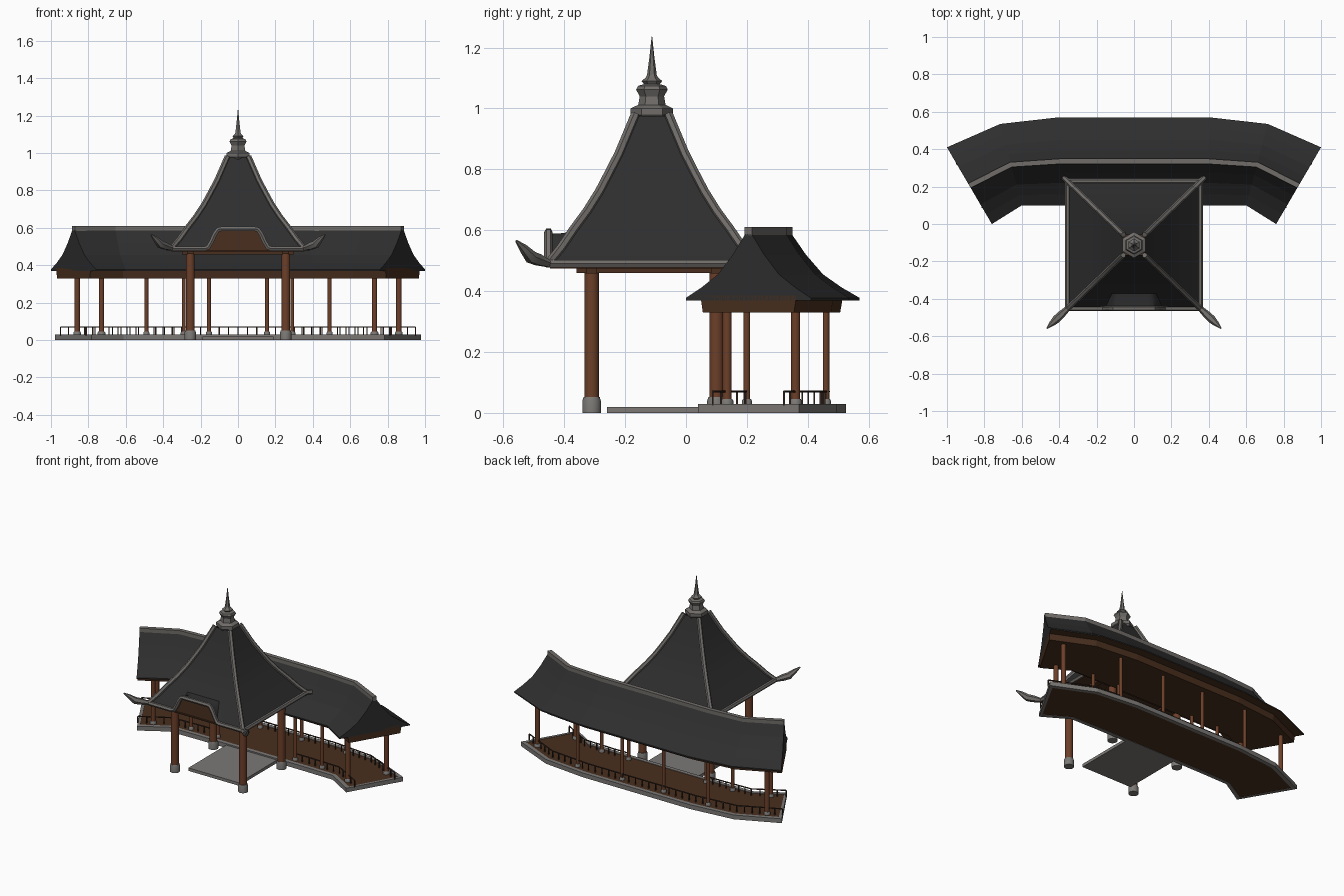
import bpy, bmesh, math
from mathutils import Vector

if "Cube" in bpy.data.objects:
    bpy.data.objects.remove(bpy.data.objects["Cube"])


def mat(name, r, g, b):
    m = bpy.data.materials.new(name)
    m.diffuse_color = (r, g, b, 1)
    m.use_nodes = True
    m.node_tree.nodes["Principled BSDF"].inputs["Base Color"].default_value = m.diffuse_color
    return m


ROOF = mat("dark roof tile", .027, .027, .028)
TRIM = mat("grey ridge", .16, .15, .14)
STONE = mat("pale stone", .20, .19, .18)
WOOD = mat("red brown column", .15, .05, .022)
DARK = mat("dark timber", .065, .028, .013)
RAIL = mat("railing timber", .04, .022, .014)


def obj(name, bm, mats, smooth=0):
    me = bpy.data.meshes.new(name)
    bm.to_mesh(me)
    bm.free()
    for m in mats:
        me.materials.append(m)
    o = bpy.data.objects.new(name, me)
    bpy.context.collection.objects.link(o)
    if smooth:
        bpy.ops.object.select_all(action='DESELECT')
        o.select_set(True)
        bpy.context.view_layer.objects.active = o
        bpy.ops.object.shade_smooth_by_angle(angle=math.radians(smooth))
    return o


def lathe(name, x, y, prof, m, sides=12, smooth=35):
    """Closed solid turned about a vertical axis from (radius, z) pairs."""
    bm = bmesh.new()
    rings = [[bm.verts.new((x + r * math.cos(a), y + r * math.sin(a), z))
              for a in (2 * math.pi * (i + .5) / sides for i in range(sides))] for r, z in prof]
    for a, b in zip(rings, rings[1:]):
        for i in range(sides):
            j = (i + 1) % sides
            bm.faces.new((a[i], a[j], b[j], b[i]))
    bm.faces.new(rings[0][::-1])
    bm.faces.new(rings[-1])
    return obj(name, bm, [m], smooth)


def tube(name, pts, r, m, radii=None, res=1):
    """Round bar along a path, with optional taper."""
    cu = bpy.data.curves.new(name + "_path", 'CURVE')
    cu.dimensions = '3D'
    cu.bevel_depth, cu.bevel_resolution, cu.use_fill_caps = r, res, True
    sp = cu.splines.new('POLY')
    sp.points.add(len(pts) - 1)
    for i, p in enumerate(pts):
        sp.points[i].co = (*p, 1)
        sp.points[i].radius = radii[i] if radii else 1
    t = bpy.data.objects.new(name + "_path", cu)
    bpy.context.collection.objects.link(t)
    me = bpy.data.meshes.new_from_object(t.evaluated_get(bpy.context.evaluated_depsgraph_get()))
    bpy.data.objects.remove(t)
    bm = bmesh.new()
    bm.from_mesh(me)
    return obj(name, bm, [m], 40)


def box(name, x0, x1, y0, y1, z0, z1, m):
    bm = bmesh.new()
    bmesh.ops.create_cube(bm, size=1)
    for v in bm.verts:
        v.co = ((x0 + x1) / 2 + v.co.x * (x1 - x0), (y0 + y1) / 2 + v.co.y * (y1 - y0),
                (z0 + z1) / 2 + v.co.z * (z1 - z0))
    return obj(name, bm, [m])


# gallery plan: stations of (inner eave, outer eave), mirrored left to right
HALF = [((.39, .10), (.405, .57)), ((.60, .10), (.715, .535)), ((.76, 0), (1, .41))]
PLAN = [tuple((-x, y) for x, y in s) for s in HALF[::-1]] + HALF


def at(station, s, z):
    a, b = (Vector(p) for p in station)
    p = a.lerp(b, (s + 1) / 2)
    return Vector((p.x, p.y, z))


def loft(name, sect, mats, stations=PLAN, rule=None):
    """Sweep a closed (s, z) section along the plan stations."""
    bm = bmesh.new()
    rings = [[bm.verts.new(at(st, s, z)) for s, z in sect] for st in stations]
    n = len(sect)
    for a, b in zip(rings, rings[1:]):
        for i in range(n):
            j = (i + 1) % n
            bm.faces.new((a[i], a[j], b[j], b[i]))
    bm.faces.new(rings[0][::-1])
    bm.faces.new(rings[-1])
    bmesh.ops.recalc_face_normals(bm, faces=bm.faces)
    if rule:
        for f in bm.faces:
            f.material_index = rule(f)
    return obj(name, bm, mats)


def rect(s0, s1, z0, z1):
    return [(s0, z0), (s1, z0), (s1, z1), (s0, z1)]


# gallery roof, fascia and ridge
slope = [(1, .378), (.75, .412), (.49, .455), (.25, .52), (.05, .588)]
loft("gallery_roof", [(-1, .370), (1, .370)] + slope + [(-s, z) for s, z in slope[::-1]],
     [ROOF, DARK], rule=lambda f: int(f.normal.z < -.9))
loft("gallery_fascia", [(-.73, .33), (.73, .33), (.77, .385), (-.77, .385)], [DARK])
loft("gallery_ridge", rect(-.06, .06, .582, .61), [TRIM])

# gallery floor with stone curbs
loft("gallery_floor", rect(-.72, .72, .002, .026), [DARK])
for side, nm in ((-1, "inner"), (1, "outer")):
    loft(nm + "_curb", rect(side * .70, side * .81, 0, .029), [STONE])
for sx in (-1, 1):
    a, b = HALF[1], HALF[2]
    st = [tuple((sx * (p[0] + (q[0] - p[0]) * t), p[1] + (q[1] - p[1]) * t)
                for p, q in zip(a, b)) for t in (.93, 1.001)]
    loft("end_curb", rect(-.81, .81, -0, .0285), [STONE], st)

# gallery columns with stone feet
for sx in (-1, 1):
    for x, y, r in ((.155, .46, .011), (.49, .46, .011), (.86, .36, .015),
                    (.29, .20, .011), (.49, .20, .011), (.73, .135, .015)):
        lathe("gallery_column", sx * x, y, [(r, .03), (r, .335)], WOOD)
        lathe("gallery_column_foot", sx * x, y, [(r + .006, .02), (r + .006, .04), (r + .002, .046)], STONE)


# railings: top rail and evenly spaced balusters
def railing(name, pts):
    tube(name + "_top", pts, .004, RAIL)
    bm = bmesh.new()
    for a, b in zip(pts, pts[1:]):
        n = max(1, round((b - a).length / .05))
        for i in range(n + 1):
            p = a.lerp(b, i / n)
            vs = bmesh.ops.create_cube(bm, size=1)["verts"]
            for v in vs:
                v.co = (p.x + v.co.x * .006, p.y + v.co.y * .006, .047 + v.co.z * .045)
    obj(name + "_balusters", bm, [RAIL])


railing("outer_railing", [at(s, .57, .07) for s in PLAN])
for sx in (-1, 1):
    pts = [Vector((.29, .20, .07))] + [at(s, -.57, .07) for s in HALF]
    railing("inner_railing", [Vector((sx * p.x, p.y, p.z)) for p in pts])

# pavilion platform and columns
CY, HX, HY = -.112, .355, .340
box("pavilion_platform", -.19, .19, -.26, .15, 0, .02, STONE)
for sx in (-1, 1):
    for y in (-.31, .10):
        lathe("pavilion_column", sx * .255, y, [(.024, .04), (.024, .48)], WOOD, 16)
        lathe("pavilion_column_base", sx * .255, y, [(.031, 0), (.031, .04), (.027, .052)], STONE, 16)

# pavilion roof: concave pyramid with a raised brow over the front eave
PROF = [(1, .485), (.88, .535), (.76, .595), (.63, .655), (.51, .72), (.41, .785),
        (.32, .845), (.24, .91), (.16, .975)]


def brow(x):
    t = min(1, max(0, (.17 - abs(x)) / .07))
    return .485 + .105 * t * t * (3 - 2 * t)


bm = bmesh.new()
N = 32
for k in range(4):
    rows = []
    for u, z in PROF:
        row = []
        for i in range(N + 1):
            w = (2 * i / N - 1) * u
            x, y = ((w, -u), (u, w), (-w, u), (-u, -w))[k]
            zz = max(z, brow(x * HX)) if k == 0 and u > .6 else z
            row.append(bm.verts.new((x * HX, CY + y * HY, zz)))
        rows.append(row)
    for a, b in zip(rows, rows[1:]):
        for i in range(N):
            bm.faces.new((a[i], a[i + 1], b[i + 1], b[i]))
bmesh.ops.remove_doubles(bm, verts=bm.verts, dist=.0005)
obj("pavilion_roof", bm, [ROOF], 35)

# eave trim, brow panel, soffit and beam frame
y0, y1 = CY - HY, CY + HY
xs = [-HX + 2 * HX * i / 40 for i in range(41)]
tube("front_eave_trim", [(x, y0, brow(x) + .004) for x in xs], .014, TRIM)
tube("back_eave_trim", [(-HX, y1, .49), (HX, y1, .49)], .014, TRIM)
for sx in (-1, 1):
    tube("side_eave_trim", [(sx * HX, y0, .49), (sx * HX, y1, .49)], .014, TRIM)
bm = bmesh.new()
lo = [bm.verts.new((x, y0 + .015, .476)) for x in xs]
hi = [bm.verts.new((x, y0 + .015, brow(x))) for x in xs]
for i in range(40):
    bm.faces.new((lo[i], lo[i + 1], hi[i + 1], hi[i]))
obj("brow_panel", bm, [DARK])
box("pavilion_soffit", -HX, HX, y0 + .005, y1 - .005, .474, .480, DARK)
for y in (-.31, .10):
    box("cross_beam", -.30, .30, y - .018, y + .018, .458, .476, DARK)
for sx in (-1, 1):
    box("side_beam", sx * .255 - .018, sx * .255 + .018, -.36, .15, .460, .476, DARK)

# hip ridges, with upturned horns at the front corners
for sx in (-1, 1):
    for sy in (-1, 1):
        path = [(u, z + .006, .015) for u, z in PROF[::-1]]
        path += [(1.1, .503, .021), (1.17, .512, .022), (1.24, .54, .015), (1.31, .565, .004)] \
            if sy < 0 else [(1.07, .49, .014)]
        tube("hip_ridge", [(sx * u * HX, CY + sy * u * HY, z) for u, z, r in path], 1, TRIM,
             [r for u, z, r in path])

# six-sided finial
lathe("finial", 0, CY, [(.055, .96), (.070, .978), (.070, 1.0), (.045, 1.012), (.040, 1.04),
                        (.052, 1.062), (.046, 1.074), (.026, 1.08), (.034, 1.09), (.020, 1.102),
                        (.016, 1.11), (.008, 1.17), (.001, 1.236)], TRIM, 6, 0)
